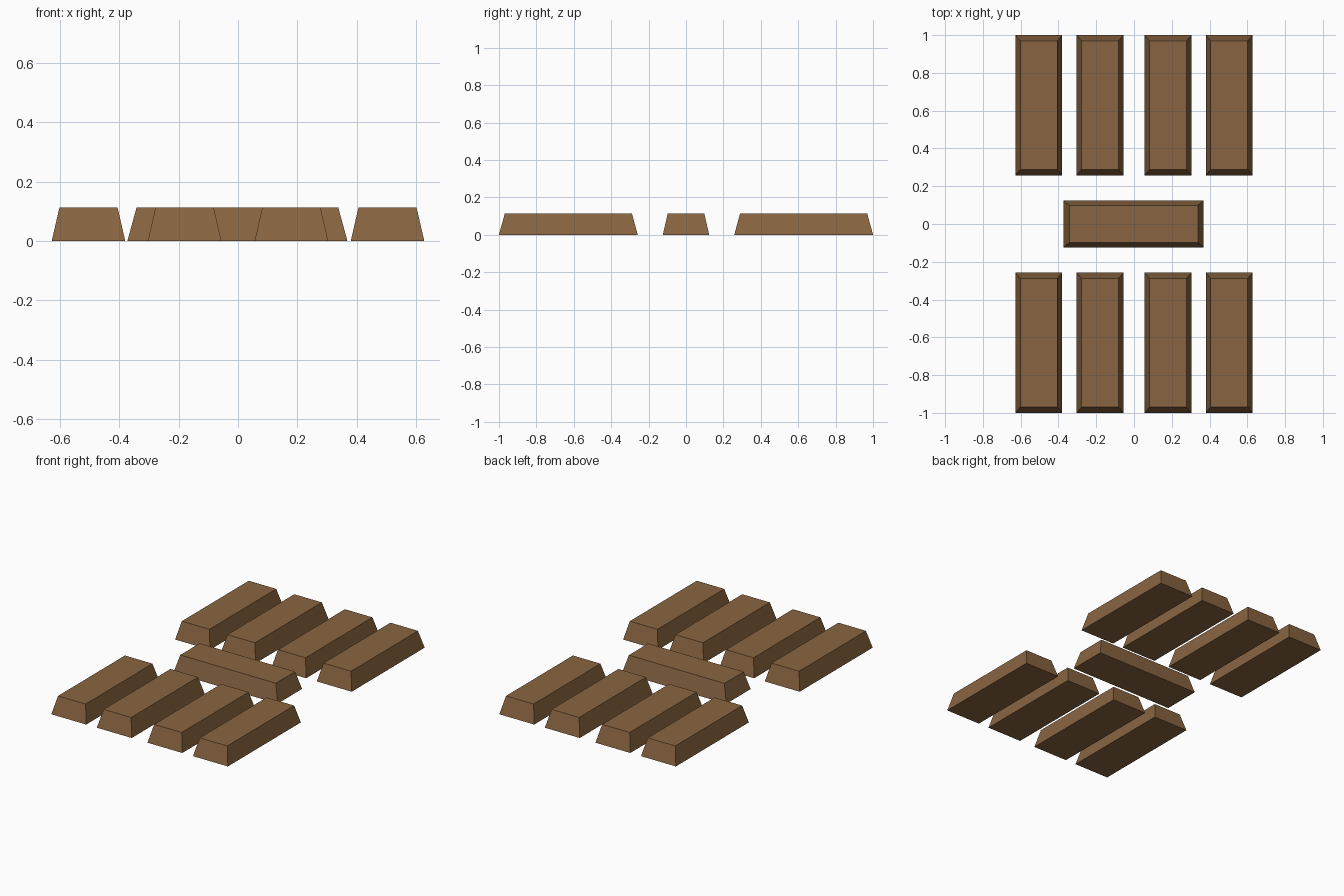
import bpy
import bmesh
from math import pi

cube = bpy.data.objects.get("Cube")
if cube:
    bpy.data.objects.remove(cube, do_unlink=True)

WIDTH, LENGTH, HEIGHT = 0.248, 0.742, 0.113
SIDE_INSET, END_INSET = 0.026, 0.031

# Bar colour
brown = bpy.data.materials.new("warm brown")
colour = (0.25, 0.13, 0.053, 1)
brown.diffuse_color = colour
brown.use_nodes = True
brown.node_tree.nodes["Principled BSDF"].inputs["Base Color"].default_value = colour

# One tapered ingot-shaped bar, shared by all objects
mesh = bpy.data.meshes.new("tapered_bar")
bm = bmesh.new()
bmesh.ops.create_cube(bm, size=1)
for v in bm.verts:
    top = v.co.z > 0
    v.co.x *= WIDTH - (2 * SIDE_INSET if top else 0)
    v.co.y *= LENGTH - (2 * END_INSET if top else 0)
    v.co.z = HEIGHT if top else 0
bm.to_mesh(mesh)
bm.free()
mesh.materials.append(brown)


def add_bar(name, x, y, turn=0):
    bar = bpy.data.objects.new(name, mesh)
    bar.location = (x, y, 0)
    bar.rotation_euler.z = turn
    bpy.context.collection.objects.link(bar)


# Four bars in front and four behind
for row, y in (("front", -1), ("back", 1)):
    for side, s in (("right", -1), ("left", 1)):
        add_bar(f"{row}_{side}_outer_bar", s * 0.504, y * (1 - LENGTH / 2))
        add_bar(f"{row}_{side}_inner_bar", s * 0.18, y * (1 - LENGTH / 2))

# Crosswise bar in the middle
add_bar("middle_bar", -0.002, 0, pi / 2)
